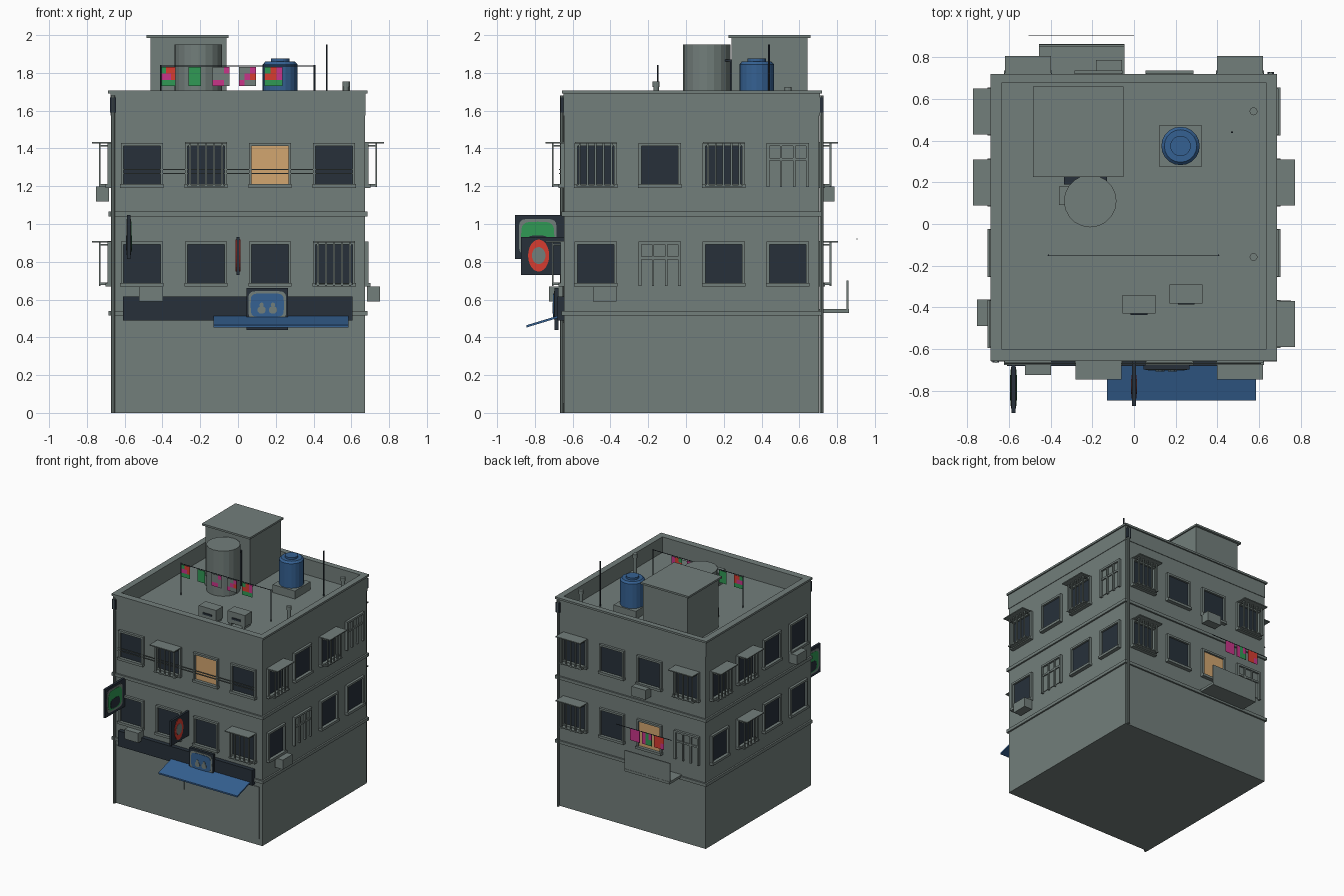
import bpy, bmesh, math
from mathutils import Matrix, Vector

if "Cube" in bpy.data.objects:
    bpy.data.objects.remove(bpy.data.objects["Cube"])

COLOURS = {
    "concrete_grey": (0.17, 0.21, 0.198), "dark_slate": (0.02, 0.03, 0.042),
    "lamp_orange": (0.65, 0.38, 0.16), "tarp_blue": (0.036, 0.12, 0.29),
    "cloth_red": (0.68, 0.045, 0.03), "cloth_pink": (0.58, 0.035, 0.25),
    "cloth_green": (0.03, 0.32, 0.09),
}
MATS = {}
for n, c in COLOURS.items():
    MATS[n] = bpy.data.materials.new(n)
    MATS[n].diffuse_color = (*c, 1)
GREY, DARK, ORANGE, BLUE, RED, PINK, GREEN = COLOURS

parts = {}   # part name -> (material, bmesh)


def part(name, mat):
    if name not in parts:
        parts[name] = (mat, bmesh.new())
    return parts[name][1]


def box(name, mat, x0, x1, y0, y1, z0, z1):
    m = Matrix.Translation(((x0 + x1) / 2, (y0 + y1) / 2, (z0 + z1) / 2))
    m = m @ Matrix.Diagonal((abs(x1 - x0), abs(y1 - y0), abs(z1 - z0), 1))
    bmesh.ops.create_cube(part(name, mat), size=1, matrix=m)


def cyl(name, mat, x, y, z0, z1, r, n=20, r2=None):
    bmesh.ops.create_cone(part(name, mat), cap_ends=True, segments=n, radius1=r,
                          radius2=r if r2 is None else r2, depth=z1 - z0,
                          matrix=Matrix.Translation((x, y, (z0 + z1) / 2)))


X, Y0, Y1 = 0.672, -0.645, 0.705   # wall planes


def side(s, name, mat, u0, u1, d0, d1, z0, z1):
    """Box on a wall: u runs along the wall, d sticks out of it."""
    if s == "front":
        box(name, mat, u0, u1, Y0 - d1, Y0 - d0, z0, z1)
    elif s == "back":
        box(name, mat, u0, u1, Y1 + d0, Y1 + d1, z0, z1)
    elif s == "right":
        box(name, mat, X + d0, X + d1, u0, u1, z0, z1)
    else:
        box(name, mat, -X - d1, -X - d0, u0, u1, z0, z1)


def ring(name, x0, x1, y0, y1, ix0, ix1, iy0, iy1, z0, z1):
    box(name, GREY, x0, x1, y0, iy0, z0, z1)
    box(name, GREY, x0, x1, iy1, y1, z0, z1)
    box(name, GREY, x0, ix0, iy0, iy1, z0, z1)
    box(name, GREY, ix1, x1, iy0, iy1, z0, z1)


# building block, storey ledges, parapet and coping
box("building_walls", GREY, -X, X, Y0, Y1, 0, 1.58)
for z0, z1 in ((0.515, 0.54), (1.04, 1.065)):
    box("storey_ledges", GREY, -0.685, 0.685, Y0 - 0.013, Y1 + 0.013, z0, z1)
ring("parapet", -X - .004, X + .004, Y0 - .004, Y1 + .004, -.635, .635, -.6, .675, 1.575, 1.692)
ring("parapet_coping", -0.688, 0.685, -0.656, 0.72, -.635, .635, -.6, .675, 1.692, 1.708)


# windows: p plain, o lit, b barred with hood, s shuttered
def window(s, u, z, kind):
    w, h = 0.112, 0.235
    glass = {"o": ("lit_windows", ORANGE), "s": ("shutters", GREY)}.get(kind, ("window_glass", DARK))
    side(s, *glass, u - 0.1, u + 0.1, 0, 0.005, z + 0.012, z + h - 0.01)
    for k in (-1, 1):
        a, b = sorted((u + k * w, u + k * 0.097))
        side(s, "window_frames", GREY, a, b, 0, 0.02, z, z + h)
    side(s, "window_frames", GREY, u - w, u + w, 0, 0.02, z + h - 0.016, z + h)
    if kind == "s":
        for a in (-0.035, 0.035):
            side(s, "shutters", GREY, u + a - .006, u + a + .006, 0, 0.016, z, z + h)
        side(s, "shutters", GREY, u - 0.1, u + 0.1, 0, 0.014, z + 0.14, z + 0.155)
    else:
        side(s, "window_sills", GREY, u - w - .003, u + w + .003, 0, 0.03, z - 0.004, z + 0.016)
    if kind == "b":
        side(s, "window_hoods", GREY, u - 0.11, u + 0.11, 0, 0.1, z + h - 0.004, z + h + 0.004)
        side(s, "window_cage_floor", GREY, u - 0.1, u + 0.1, 0, 0.064, z + 0.004, z + 0.012)
        for i in range(5):
            c = u - 0.084 + i * 0.042
            side(s, "window_bars", GREY, c - .005, c + .005, 0.056, 0.064, z, z + h)
        for zz in (z + 0.01, z + h - 0.02):
            for k in (-0.09, 0.09):
                side(s, "window_bars", GREY, u + k - .004, u + k + .004, 0, 0.06, zz, zz + .008)


ROWS = {  # windows by increasing coordinate, (upper row, lower row)
    "front": ("pbop", "pppb"), "right": ("bpbs", "pspp"),
    "back": ("bppb", "sopb"), "left": ("ppbb", "ppbp"),
}
for s, rows in ROWS.items():
    mid = 0 if s in ("front", "back") else 0.03
    for z, row in zip((1.195, 0.672), rows):
        for i, k in enumerate(row):
            window(s, mid + (i - 1.5) * 0.339, z, k)

# air conditioners on the walls and roof
for s, u, z in (("front", -.46, .59), ("right", -.43, .59), ("back", -.12, 1.12), ("left", -.425, 1.12)):
    side(s, "air_conditioners", GREY, u - .063, u + .063, 0.01, 0.08, z, z + .078)
for x, y in ((0.024, -0.385), (0.25, -0.335)):
    box("roof_units", GREY, x - .079, x + .079, y - .045, y + .045, 1.6, 1.695)
    box("roof_units", GREY, x - .07, x - .05, y - .04, y + .04, 1.58, 1.6)
    box("roof_units", GREY, x + .05, x + .07, y - .04, y + .04, 1.58, 1.6)
    box("roof_unit_grilles", DARK, x - .04, x + .04, y - .052, y - .044, 1.635, 1.65)

# front cables, roller shutters, drain pipes
for z in (1.268, 1.288):
    side("front", "front_cables", GREY, -0.62, 0.61, 0.022, 0.027, z - .003, z + .003)
side("front", "roller_shutters", GREY, -.65, -.035, 0, .006, .275, .478)
side("front", "roller_shutters", GREY, .025, .645, 0, .006, .05, .478)
for x, y in ((-.662, -.655), (.655, .718)):
    cyl("drain_pipes", GREY, x, y, 0, 1.68, 0.011, 8)
    box("drain_hoppers", DARK, x - .016, x + .016, y - .01, y + .01, 1.59, 1.67)

# shop fascia and sloped awning
side("front", "shop_fascia", DARK, -.61, .605, 0, .035, .49, .615)
a, b, t = Vector((0, -.67, .505)), Vector((0, -.845, .452)), 0.012
bm = part("shop_awning", BLUE)
vs = [bm.verts.new((x, p.y, p.z + dz)) for x in (-.13, .585)
      for p, dz in ((a, 0), (b, 0), (b, t), (a, t))]
bm.faces.new(vs[:4])
bm.faces.new(vs[4:])
for i in range(4):
    j = (i + 1) % 4
    bm.faces.new((vs[i], vs[j], vs[4 + j], vs[4 + i]))


# flat rounded plates for the sign pictures
def plate(name, mat, centre, ru, rz, axis, thick, power=2.0):
    bm, n = part(name, mat), 24
    loops = []
    for d in (-thick, thick):
        loop = []
        for i in range(n):
            c, s = math.cos(i * math.tau / n), math.sin(i * math.tau / n)
            u = math.copysign(abs(c) ** (2 / power), c) * ru
            z = math.copysign(abs(s) ** (2 / power), s) * rz
            off = (d, u, z) if axis == "x" else (u, d, z)
            loop.append(bm.verts.new(Vector(centre) + Vector(off)))
        bm.faces.new(loop)
        loops.append(loop)
    for i in range(n):
        j = (i + 1) % n
        bm.faces.new((loops[0][i], loops[0][j], loops[1][j], loops[1][i]))


# picture board above the awning
side("front", "picture_board", DARK, .045, .265, .03, .052, .44, .66)
plate("picture_border", GREY, (.155, -.698, .57), .1, .075, "y", .002, 6)
plate("picture_field", BLUE, (.155, -.701, .57), .088, .063, "y", .002, 5)
for x in (.125, .185):
    plate("picture_figures", GREY, (x, -.704, .545), .022, .02, "y", .002)
    plate("picture_figures", GREY, (x, -.704, .572), .011, .012, "y", .002)

# two signs sticking out of the front wall
box("green_sign_board", DARK, -.587, -.568, -.905, -.645, .815, 1.048)
plate("green_sign_border", GREY, (-.5775, -.785, .932), .1, .095, "x", .012, 6)
plate("green_sign_field", GREEN, (-.5775, -.785, .932), .088, .08, "x", .014, 4)
plate("green_sign_mark", DARK, (-.5775, -.785, .9), .06, .04, "x", .016, 3)
box("red_sign_board", DARK, -.009, .009, -.873, -.645, .73, .932)
plate("red_sign_disc", RED, (0, -.78, .833), .056, .085, "x", .012)
plate("red_sign_mark", GREY, (0, -.78, .833), .036, .045, "x", .014)

# rear balcony
box("balcony_floor", GREY, -.455, -.045, .7, .862, .53, .55)
box("balcony_panel", GREY, -.455, -.045, .85, .86, .53, .7)

# stair house and its door
box("stair_house", GREY, -.463, -.06, .24, .642, 1.58, 1.985)
box("stair_house_cap", GREY, -.485, -.05, .225, .66, 1.985, 2.0)
box("stair_house_door", DARK, -.335, -.13, .232, .242, 1.58, 1.86)
box("stair_door_canopy", DARK, -.335, -.13, .19, .24, 1.86, 1.87)

# water tanks
cyl("grey_tank", GREY, -.21, .11, 1.58, 1.95, .126)
box("grey_tank_step", GREY, -.36, -.28, .09, .18, 1.58, 1.66)
box("blue_tank_plinth", GREY, .122, .324, .273, .475, 1.58, 1.645)
cyl("blue_tank", BLUE, .223, .374, 1.645, 1.845, .092)
cyl("blue_tank", BLUE, .223, .374, 1.845, 1.86, .092, r2=.078)
cyl("blue_tank_lid", BLUE, .223, .374, 1.86, 1.876, .049)

# aerial and roof vents
cyl("aerial", DARK, .47, .44, 1.58, 1.95, .005, 8)
for y, z in ((-.158, 1.755), (.54, 1.725)):
    cyl("roof_vents", GREY, .573, y, 1.58, z, .014, 12)
    cyl("roof_vents", GREY, .573, y, z - .03, z, .019, 12)

# flag lines: each flag is a patchwork, rows of letters from the top
LETTER = {"R": RED, "P": PINK, "G": GREEN, "W": GREY}


def flag(x, y, z_top, w, h, rows):
    for r, row in enumerate(rows):
        for c, k in enumerate(row):
            cw, ch = w / len(row), h / len(rows)
            x0, z1 = x - w / 2 + c * cw, z_top - r * ch
            box("flags_" + LETTER[k], LETTER[k], x0, x0 + cw, y - .001, y + .001, z1 - ch, z1)


for x in (-.41, .405):
    cyl("flag_poles", DARK, x, -.15, 1.58, 1.842, .004, 8)
box("flag_line", DARK, -.41, .405, -.152, -.148, 1.834, 1.838)
for i, (w, rows) in enumerate(((.075, ("GRR", "PPR", "GGG")), (.068, ("GGG", "GGG")),
                               (.09, ("WWP", "WWW", "PPW")), (.09, ("WWP", "WPR", "PWW")),
                               (.095, ("GRP", "RRP", "GGG")))):
    flag(-.368 + i * .139, -.15, 1.83, w, .1, rows)
box("laundry_line", DARK, -.505, 0, .903, .907, .918, .922)
for x, rows in ((-.17, ("PP", "PP")), (-.28, ("PGP", "GGP")), (-.39, ("RR", "PRR"))):
    flag(x, .905, .918, .088, .095, rows)

# turn the collected parts into objects
for name, (mat, bm) in parts.items():
    bmesh.ops.recalc_face_normals(bm, faces=bm.faces)
    me = bpy.data.meshes.new(name)
    bm.to_mesh(me)
    bm.free()
    me.materials.append(MATS[mat])
    bpy.context.collection.objects.link(bpy.data.objects.new(name, me))

for m in bpy.data.materials:
    if m.users and not m.is_grease_pencil:
        m.use_nodes = True
        m.node_tree.nodes["Principled BSDF"].inputs["Base Color"].default_value = m.diffuse_color
